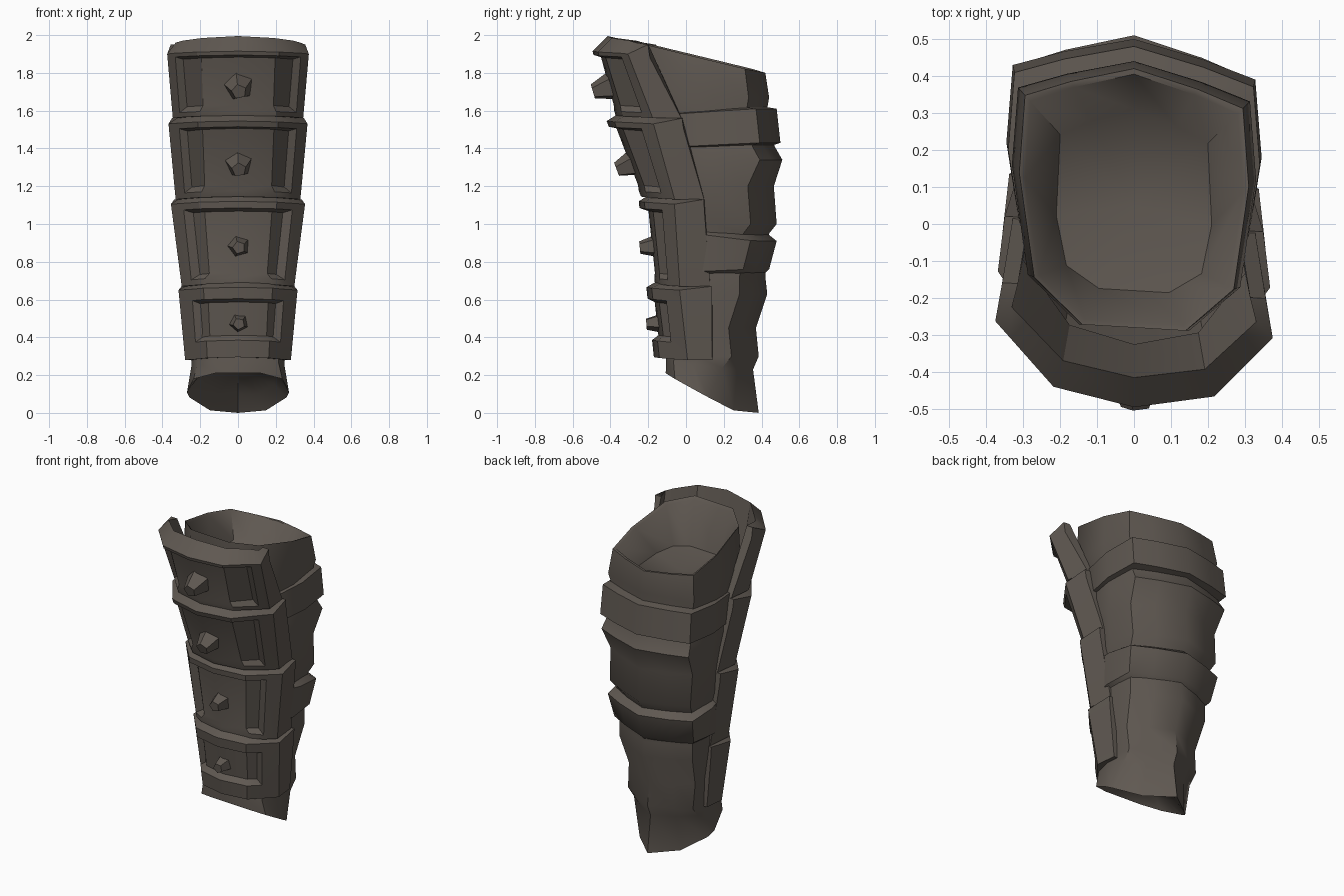
import bpy, bmesh, math
from mathutils import Vector

if "Cube" in bpy.data.objects:
    bpy.data.objects.remove(bpy.data.objects["Cube"])

mat = bpy.data.materials.new("dark_bronze")
mat.diffuse_color = (0.115, 0.098, 0.083, 1)
mat.use_nodes = True
mat.node_tree.nodes["Principled BSDF"].inputs["Base Color"].default_value = mat.diffuse_color
SKEW = 0.06  # slight twist of the whole piece: the right side sits further forward


def finish(name, bm, angle=30):
    bmesh.ops.recalc_face_normals(bm, faces=bm.faces)
    me = bpy.data.meshes.new(name)
    bm.to_mesh(me)
    bm.free()
    me.materials.append(mat)
    ob = bpy.data.objects.new(name, me)
    bpy.context.collection.objects.link(ob)
    bpy.ops.object.select_all(action='DESELECT')
    ob.select_set(True)
    bpy.context.view_layer.objects.active = ob
    bpy.ops.object.shade_smooth_by_angle(angle=math.radians(angle))
    return ob


def skewed(pts):
    return [(x, y - SKEW * x, z) for x, y, z in pts]


def ring(zf, zb, w, yf, yb, d, flat=0.1):
    """Closed limb section: ridge at the back, flat front, tilted from zf to zb."""
    ym = yb - 0.3
    pts = [(0, yb), (0.55 * w, yb - d * 0.5), (0.95 * w, yb - d), (w, ym),
           (0.87 * w, ym + (yf - ym) * 0.7), (0.45 * w, yf)]
    half = [(x, y, zb + (zf - zb) * min(1, max(0, (yb - flat - y) / (yb - flat - yf))))
            for x, y in pts]
    return skewed(half + [(-x, y, z) for x, y, z in reversed(half[1:])])


def tube(name, rings, closed=False, caps=None):
    bm = bmesh.new()
    rows = [[bm.verts.new(p) for p in ring(*r)] for r in rings]
    pairs = list(zip(rows, rows[1:])) + ([(rows[-1], rows[0])] if closed else [])
    for a, b in pairs:
        n = len(a)
        for i in range(n):
            bm.faces.new((a[i], a[(i + 1) % n], b[(i + 1) % n], b[i]))
    # domed floors at the two open ends
    for row, centre in zip((rows[0], rows[-1]), caps or ()):
        c = bm.verts.new(centre)
        for i in range(len(row)):
            bm.faces.new((row[i], row[(i + 1) % len(row)], c))
    return finish(name, bm, 48)


# Sleeve around the limb, with shallow hollow ends
tube("sleeve", [
    (0.25, 0.10, 0.20, -0.04, 0.33, 0.20),
    (0.21, 0.00, 0.27, -0.10, 0.385, 0.25),
    (0.28, 0.23, 0.245, -0.10, 0.355, 0.15),
    (0.29, 0.30, 0.25, -0.10, 0.385, 0.13),
    (0.45, 0.45, 0.255, -0.10, 0.37, 0.13),
    (0.66, 0.63, 0.28, -0.10, 0.43, 0.13),
    (0.74, 0.72, 0.28, -0.10, 0.42, 0.12),
    (0.95, 0.95, 0.29, -0.10, 0.44, 0.12),
    (1.00, 1.00, 0.31, -0.12, 0.48, 0.12),
    (1.20, 1.20, 0.315, -0.15, 0.465, 0.12),
    (1.38, 1.34, 0.335, -0.20, 0.51, 0.10),
    (1.42, 1.41, 0.32, -0.20, 0.47, 0.10),
    (1.58, 1.61, 0.315, -0.25, 0.43, 0.09),
    (1.72, 1.67, 0.33, -0.28, 0.44, 0.09),
    (1.97, 1.80, 0.31, -0.28, 0.42, 0.09, 0),
    (1.95, 1.80, 0.295, -0.265, 0.405, 0.09, 0),
    (1.70, 1.69, 0.21, -0.18, 0.31, 0.08),
], caps=[(0, 0.15, 0.22), (0, 0.05, 1.66)])

# Raised straps over the back
tube("upper_strap", [
    (1.57, 1.62, 0.30, -0.20, 0.42, 0.09), (1.57, 1.61, 0.34, -0.22, 0.48, 0.09),
    (1.40, 1.43, 0.345, -0.20, 0.50, 0.09), (1.39, 1.41, 0.30, -0.18, 0.44, 0.09)], True)
tube("lower_strap", [
    (0.98, 0.95, 0.28, -0.10, 0.43, 0.12), (0.97, 0.91, 0.325, -0.10, 0.48, 0.12),
    (0.74, 0.76, 0.305, -0.10, 0.44, 0.12), (0.73, 0.72, 0.26, -0.08, 0.40, 0.12)], True)


def plate(name, top, bottom, frame, rec_top, rec_bot, lip, back_rise, depth, sill=False):
    """Curved front plate with a sunken panel. top/bottom: z, half width, y front, corner, back."""
    def section(z, w, yf, yc, yb, bow=0.015, rise=0.0):
        y1 = yf + 0.2 * (yc - yf)
        t = (frame - 0.58) / 0.42
        half = [(0, yf, z + bow), (0.58 * w, y1, z + bow * 0.7),
                (frame * w, y1 + t * (yc - y1), z + 0.3 * bow), (w, yc, z),
                (w * 0.95, yb, z + rise)]
        return skewed([(-x, y, z) for x, y, z in reversed(half[1:])] + half)

    def at(z):
        t = (top[0] - z) / (top[0] - bottom[0])
        return [a + (b - a) * t for a, b in zip(top, bottom)]

    def inner(s, dz):
        z, w, yf, yc, yb = s
        return (z + dz, w - 0.045, yf + 0.08, yc + 0.04, yb)

    rows = [section(*inner(bottom, 0)),
            section(*inner(top, lip), bow=0.035, rise=back_rise - lip),
            section(*top, rise=back_rise), section(*at(rec_top)),
            section(*at(rec_bot)), section(*bottom)]
    bm = bmesh.new()
    rows = [[bm.verts.new(p) for p in r] for r in rows]
    panel = []
    n = len(rows[0])
    for k, a in enumerate(rows):
        b = rows[(k + 1) % len(rows)]
        for i in range(n - 1):
            f = bm.faces.new((a[i], a[i + 1], b[i + 1], b[i]))
            if k == 3 and 2 <= i <= n - 4:
                panel.append(f)
    for i in (0, n - 1):
        bm.faces.new([r[i] for r in rows])
    bmesh.ops.recalc_face_normals(bm, faces=bm.faces)
    bmesh.ops.inset_region(bm, faces=panel, thickness=0.022, depth=-depth,
                           use_even_offset=True)
    # without a sill the panel runs out flush at the lower edge
    if not sill:
        for r in rows[4:]:
            for v in r[3:n - 3]:
                v.co.y += depth * 0.9
    return finish(name, bm, 32)


# Four overlapping front plates, top to bottom
plate("front_plate_1", (1.90, 0.375, -0.495, -0.285, -0.18), (1.56, 0.345, -0.405, -0.155, -0.005),
      0.89, 1.88, 1.585, 0.06, 0.05, 0.035)
plate("front_plate_2", (1.53, 0.368, -0.42, -0.15, 0.0), (1.13, 0.33, -0.27, -0.04, 0.115),
      0.85, 1.50, 1.16, 0.03, 0.03, 0.035)
plate("front_plate_3", (1.105, 0.355, -0.25, -0.04, 0.115), (0.67, 0.298, -0.205, -0.015, 0.145),
      0.82, 1.07, 0.70, 0.03, 0.025, 0.045)
plate("front_plate_4", (0.65, 0.315, -0.21, -0.015, 0.155), (0.28, 0.28, -0.17, 0.025, 0.155),
      0.78, 0.59, 0.37, 0.025, 0.02, 0.035, True)

# Five-sided studs, one in the middle of each panel
for i, (z, y, r, lean, turn) in enumerate([(1.715, -0.445, 0.078, 0.3, 0.2), (1.305, -0.32, 0.076, 0.38, 0.1),
                                           (0.88, -0.195, 0.066, 0.1, 0.3), (0.475, -0.16, 0.06, 0.08, 0.5)]):
    bm = bmesh.new()
    bmesh.ops.create_cone(bm, cap_ends=True, segments=5, radius1=r, radius2=r * 0.52, depth=0.1)
    stud = finish("stud_%d" % (i + 1), bm, 10)
    stud.rotation_mode = 'QUATERNION'
    axis = Vector((0, -1, -lean)).normalized()
    spin = Vector((0, 0, 1)).rotation_difference(axis)
    stud.rotation_quaternion = spin @ Vector((1, 0, 0)).rotation_difference(
        Vector((math.cos(turn), math.sin(turn), 0)))
    stud.location = (0.005, y, z)
